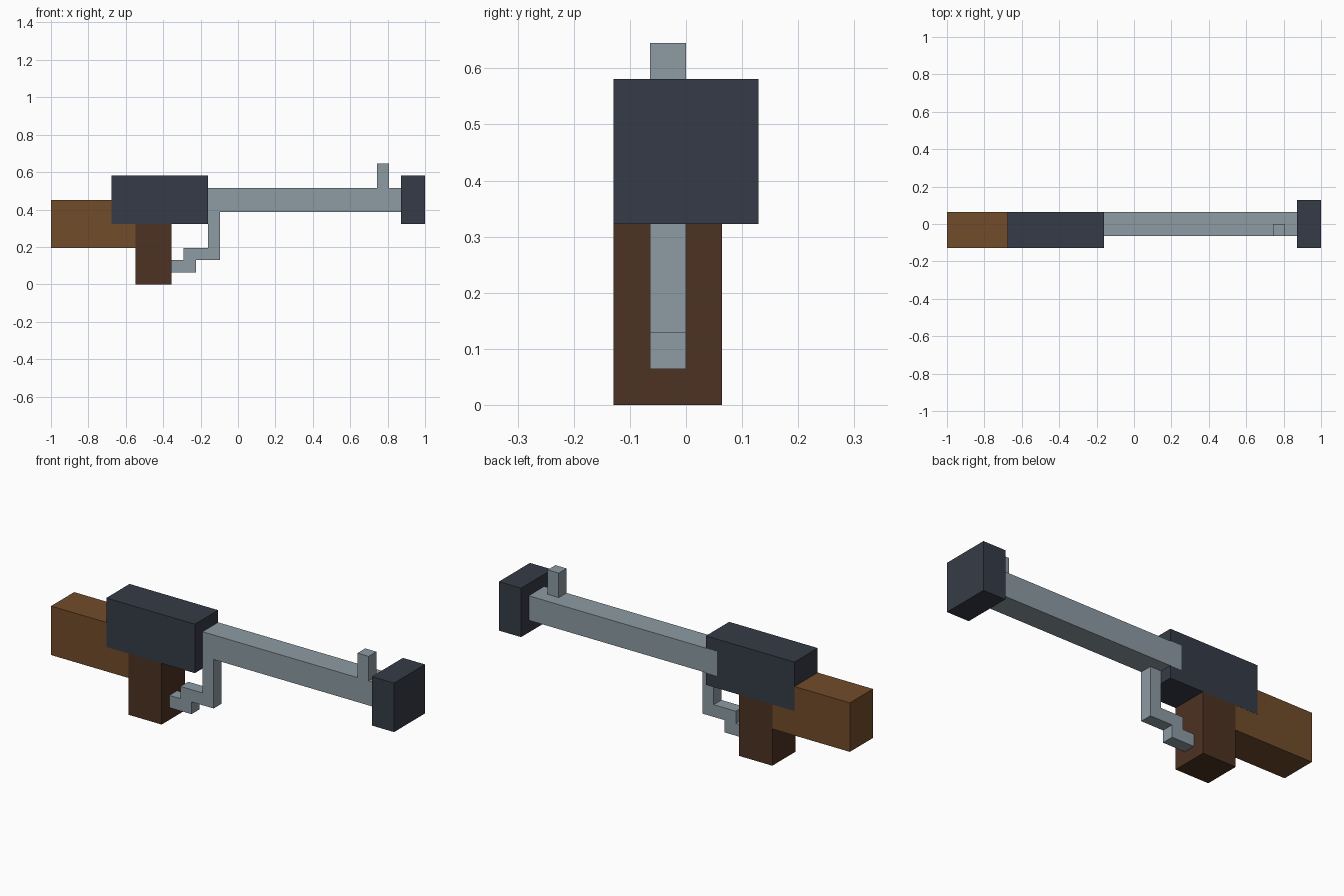
import bpy
import bmesh

cube = bpy.data.objects.get("Cube")
if cube:
    bpy.data.objects.remove(cube, do_unlink=True)

U = 2 / 31      # one block unit
E = 0.0005      # tiny offset that keeps overlapping faces apart


def material(name, rgb):
    mat = bpy.data.materials.new(name)
    mat.use_nodes = True
    mat.diffuse_color = (*rgb, 1)
    mat.node_tree.nodes["Principled BSDF"].inputs["Base Color"].default_value = (*rgb, 1)
    return mat


slate = material("dark_slate", (0.036, 0.044, 0.063))
steel = material("grey_steel", (0.266, 0.328, 0.366))
wood = material("brown_wood", (0.165, 0.072, 0.023))
dark_wood = material("dark_wood", (0.072, 0.032, 0.016))


def prism(name, mat, outline, y0, y1):
    """Extrude an x-z outline, in block units from the rear end, along y."""
    bm = bmesh.new()
    verts = [bm.verts.new((x * U - 1, y0 * U, z * U)) for x, z in outline]
    face = bm.faces.new(verts)
    new = bmesh.ops.extrude_face_region(bm, geom=[face])["geom"]
    moved = [v for v in new if isinstance(v, bmesh.types.BMVert)]
    bmesh.ops.translate(bm, verts=moved, vec=(0, (y1 - y0) * U, 0))
    bmesh.ops.recalc_face_normals(bm, faces=bm.faces)
    mesh = bpy.data.meshes.new(name)
    bm.to_mesh(mesh)
    bm.free()
    mesh.materials.append(mat)
    obj = bpy.data.objects.new(name, mesh)
    bpy.context.collection.objects.link(obj)
    return obj


def box(name, mat, x, y, z):
    outline = [(x[0], z[0]), (x[1], z[0]), (x[1], z[1]), (x[0], z[1])]
    return prism(name, mat, outline, *y)


e = E / U
# Wooden stock and grip
box("stock", wood, (0, 7), (-2 + e, 1 - e), (3, 7))
box("grip", dark_wood, (7, 10), (-2, 1), (0, 5))

# Receiver body, barrel and muzzle block
box("receiver", slate, (5, 13), (-2, 1), (5, 9))
box("barrel", steel, (12, 29), (-1, 1 + e), (6, 8))
box("muzzle", slate, (29, 31), (-2, 2), (5, 9))

# Sight post on the barrel
box("front_sight", steel, (27, 28), (-1, 0), (8, 10))

# Stepped trigger guard
guard = [(13, 6), (13, 3), (11, 3), (11, 2), (10, 2), (10, 1),
         (12, 1), (12, 2), (14, 2), (14, 6)]
prism("trigger_guard", steel, guard, -1, 0)
